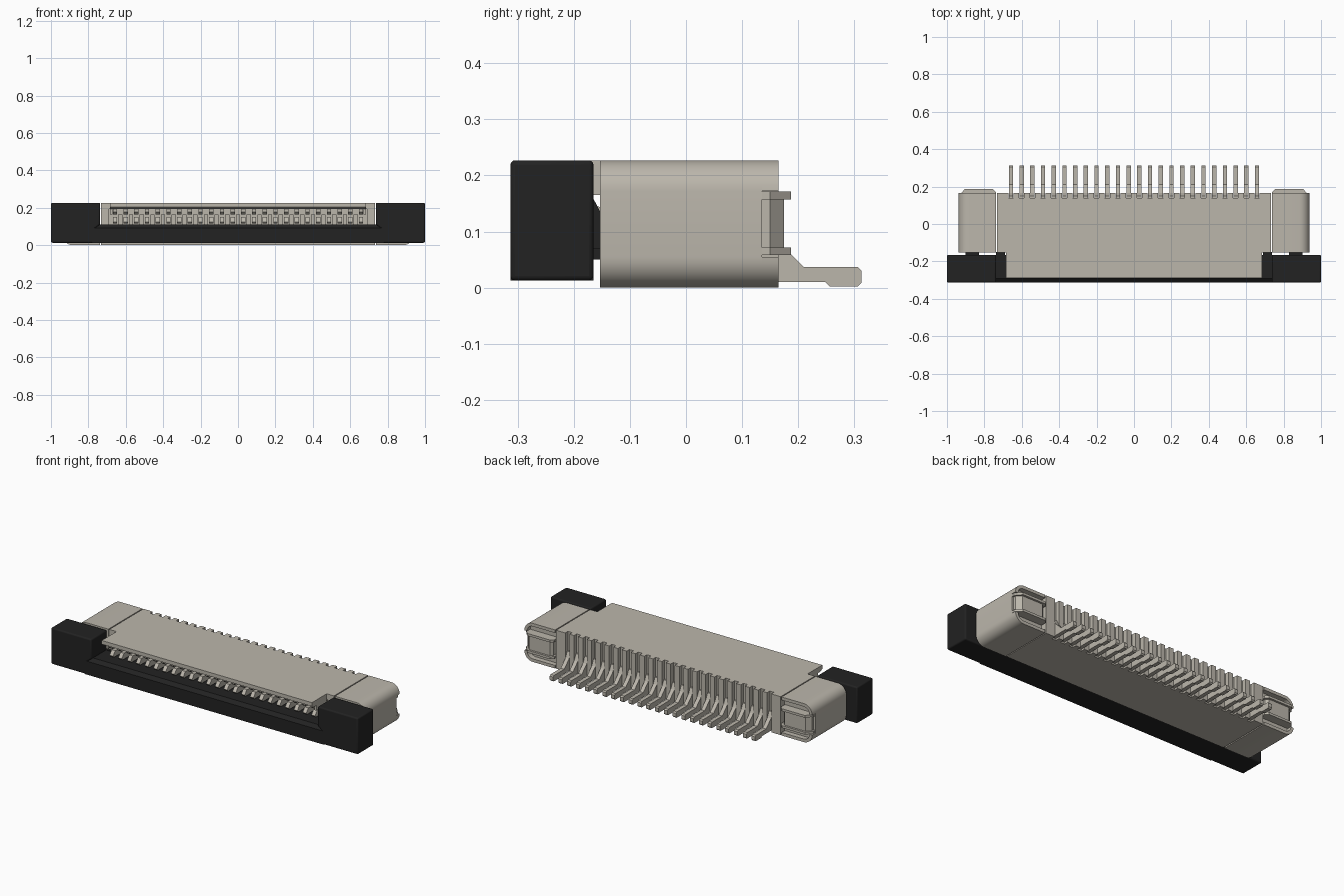
import bpy, bmesh, math

if "Cube" in bpy.data.objects:
    bpy.data.objects.remove(bpy.data.objects["Cube"])


def material(name, rgb):
    m = bpy.data.materials.new(name)
    m.use_nodes = True
    m.diffuse_color = (*rgb, 1)
    m.node_tree.nodes["Principled BSDF"].inputs["Base Color"].default_value = (*rgb, 1)
    return m


GREY = material("warm grey plastic", (0.50, 0.47, 0.41))
METAL = material("warm grey metal", (0.50, 0.47, 0.41))
BLACK = material("black plastic", (0.016, 0.016, 0.016))


def prism(axis, pts, a, b):
    """Outline pts extruded along an axis from a to b."""
    place = {"x": lambda p, t: (t, p[0], p[1]),
             "y": lambda p, t: (p[0], t, p[1]),
             "z": lambda p, t: (p[0], p[1], t)}[axis]
    return [place(p, a) for p in pts], [place(p, b) for p in pts]


def box(x0, x1, y0, y1, z0, z1):
    return prism("z", [(x0, y0), (x1, y0), (x1, y1), (x0, y1)], z0, z1)


def flip(solid):
    return tuple([(-x, y, z) for x, y, z in ring] for ring in solid)


def build(name, mat, solids, bevel=0, smooth=False):
    bm = bmesh.new()
    for lo, hi in solids:
        a = [bm.verts.new(v) for v in lo]
        b = [bm.verts.new(v) for v in hi]
        bm.faces.new(a)
        bm.faces.new(b[::-1])
        for i in range(len(a)):
            j = (i + 1) % len(a)
            bm.faces.new((a[i], b[i], b[j], a[j]))
    bmesh.ops.recalc_face_normals(bm, faces=bm.faces)
    mesh = bpy.data.meshes.new(name)
    bm.to_mesh(mesh)
    bm.free()
    mesh.materials.append(mat)
    ob = bpy.data.objects.new(name, mesh)
    bpy.context.collection.objects.link(ob)
    if bevel:
        mod = ob.modifiers.new("Bevel", "BEVEL")
        mod.width, mod.segments = bevel, 3
    if smooth:
        bpy.ops.object.select_all(action="DESELECT")
        ob.select_set(True)
        bpy.context.view_layer.objects.active = ob
        bpy.ops.object.shade_smooth_by_angle(angle=math.radians(35))
    return ob


def both(solids):
    return solids + [flip(s) for s in solids]


def arc(cx, cz, r, a0, a1, n=8):
    return [(cx + r * math.cos(math.radians(a0 + (a1 - a0) * i / n)),
             cz + r * math.sin(math.radians(a0 + (a1 - a0) * i / n))) for i in range(n + 1)]


TOP, FRONT, BACK = 0.227, -0.153, 0.165
COUNT, PITCH, HALF = 24, 0.0572, 0.0115
XS = [(i - (COUNT - 1) / 2) * PITCH for i in range(COUNT)]

# Main housing: solid rear, floor, side walls and the overhanging roof
build("housing", GREY, [
    box(-0.732, 0.732, -0.05, 0.14, 0.001, TOP),
    box(-0.732, 0.732, FRONT, -0.05, 0.001, 0.11),
    box(-0.732, 0.732, FRONT, -0.05, 0.195, TOP),
    prism("x", [(FRONT, 0.195), (-0.272, 0.195), (-0.29, 0.205), (-0.29, TOP), (FRONT, TOP)],
          -0.685, 0.685),
] + both([box(0.69, 0.732, FRONT, -0.05, 0.11, 0.195),
          box(0.672, 0.685, -0.25, FRONT, 0.165, 0.195)]))

# Ribs that separate the contacts behind and inside the slot
ribs = []
for a, b in zip(XS, XS[1:]):
    ribs.append(box(a + HALF + 0.002, b - HALF - 0.002, 0.14, BACK, 0.001, TOP))
    ribs.append(box(a + HALF + 0.006, b - HALF - 0.006, -0.15, -0.05, 0.11, 0.165))
ribs += both([box(XS[-1] + HALF + 0.002, 0.732, 0.14, BACK, 0.001, TOP)])
build("housing_ribs", GREY, ribs)

# Contacts: bent solder tail, rear stem, and two spring arms in the slot
tail = [(0.13, 0.01), (0.248, 0.01), (0.256, 0.002), (0.306, 0.002), (0.313, 0.009),
        (0.313, 0.03), (0.306, 0.037), (0.21, 0.037), (0.165, 0.082), (0.15, 0.115), (0.13, 0.115)]
lower = [(-0.05, 0.115), (-0.23, 0.115), (-0.24, 0.125), (-0.22, 0.15), (-0.05, 0.135)]
upper = [(-0.05, 0.195), (-0.25, 0.195), (-0.25, 0.178), (-0.235, 0.165), (-0.05, 0.18)]
build("contacts", METAL, [prism("x", p, x - HALF, x + HALF)
                          for x in XS for p in (tail, lower, upper)])

# End blocks with rounded outer edges
R = 0.055
outline = ([(0.738, 0)] + arc(0.938 - R, R, R, -90, 0)
           + arc(0.938 - R, TOP - R, R, 0, 90) + [(0.738, TOP)])
build("end_blocks", GREY, both([prism("y", outline, FRONT, 0.135)]), smooth=True)

# Curled rims around the rear recess of each end block
T = 0.018
low_rim = ([(0.738, 0)] + arc(0.938 - R, R, R, -90, 0)
           + arc(0.938 - R, R, R - T, 0, -90) + [(0.738, T)])
high_rim = [(x, TOP - z) for x, z in low_rim]
build("end_rims", GREY, both([prism("y", low_rim, 0.135, BACK),
                              prism("y", high_rim, 0.135, BACK)]), smooth=True)

# Retaining clips in the recesses: a plate between two thin lips
clip = [(0.738, 0.13), (0.936, 0.13), (0.936, 0.15), (0.905, 0.187), (0.755, 0.187), (0.738, 0.17)]
plate = [(0.75, 0.13), (0.925, 0.13), (0.925, 0.15), (0.9, 0.175), (0.765, 0.175), (0.75, 0.16)]
build("end_clips", METAL, both([prism("z", clip, 0.058, 0.072),
                                prism("z", clip, 0.157, 0.171),
                                prism("z", plate, 0.072, 0.157)]))

# Sliding lock: chamfered bar, two tall ends, necks and inner guide arms
bar = [(-0.313, 0.013), (-0.313, 0.092), (-0.292, 0.11), (-0.165, 0.11), (-0.165, 0.013)]
build("slider_bar", BLACK, [prism("x", bar, -0.78, 0.78)])
end = [(0.765, 0.013), (1.0, 0.013), (1.0, TOP), (0.737, TOP), (0.737, 0.112), (0.765, 0.09)]
build("slider_ends", BLACK, both([prism("y", end, -0.313, -0.165)]), bevel=0.008, smooth=True)
neck = [(-0.17, 0.07), (-0.15, 0.07), (-0.15, 0.13), (-0.17, 0.168)]
build("slider_necks", BLACK, both([prism("x", neck, 0.83, 0.9),
                                   box(0.69, 0.737, -0.17, -0.15, 0.05, 0.112)]))
